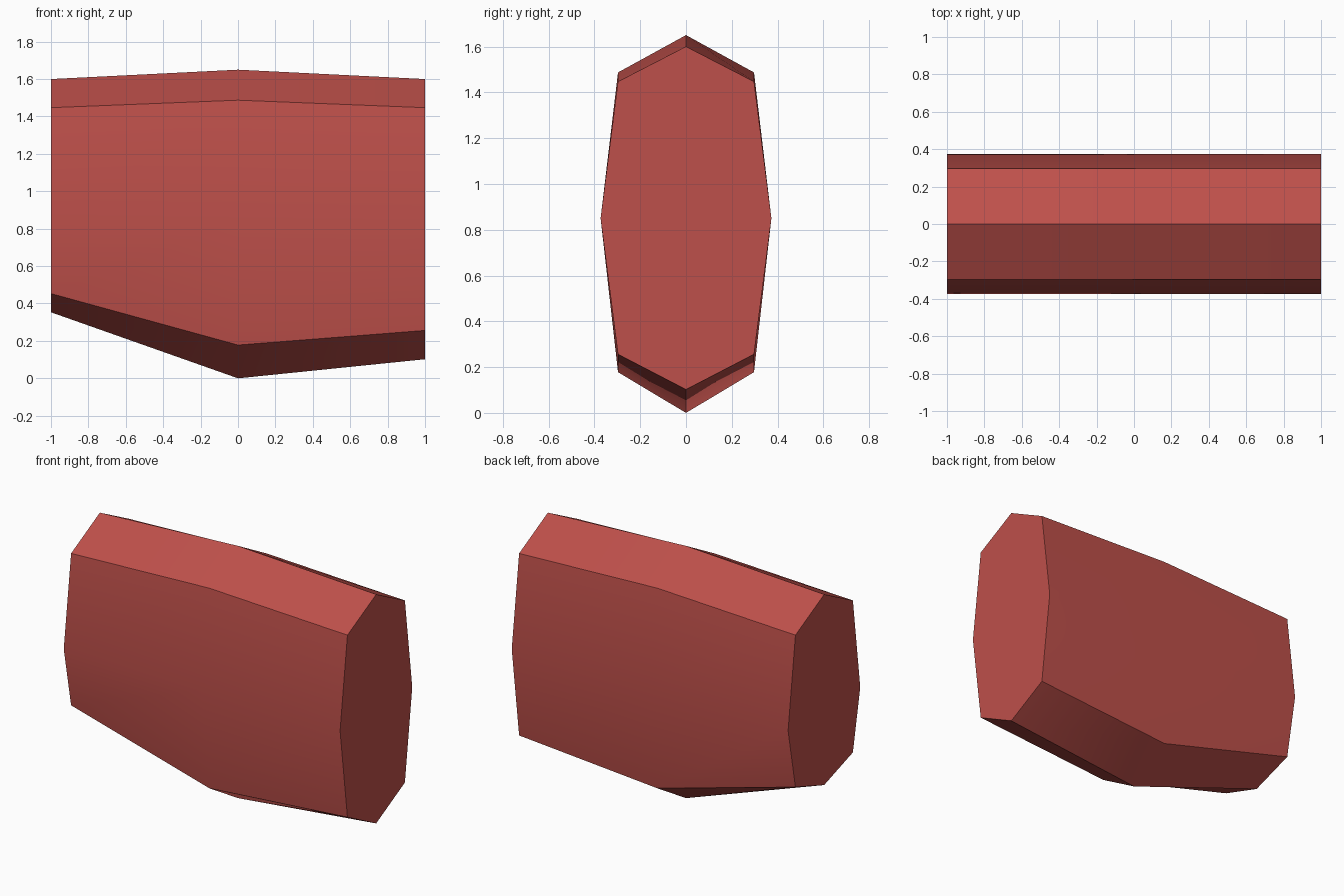
import bpy, bmesh, math

if "Cube" in bpy.data.objects:
    bpy.data.objects.remove(bpy.data.objects["Cube"])

# Cross-sections along x: (x, ridge, shoulder, lower edge, keel) heights
SECTIONS = [(-1, 1.60, 1.447, 0.453, 0.353),
            (0, 1.65, 1.487, 0.178, 0.0),
            (1, 1.60, 1.447, 0.256, 0.102)]
EDGE_Y, MID_Y, MID_Z = 0.297, 0.373, 0.85

red = bpy.data.materials.new("brick red")
red.diffuse_color = (0.515, 0.080, 0.069, 1)
red.use_nodes = True
red.node_tree.nodes["Principled BSDF"].inputs["Base Color"].default_value = red.diffuse_color


def ring(bm, x, ridge, shoulder, lower, keel):
    """Eight-sided outline, mirrored across y."""
    pts = [(0, ridge), (EDGE_Y, shoulder), (MID_Y, MID_Z), (EDGE_Y, lower), (0, keel)]
    pts += [(-y, z) for y, z in pts[3:0:-1]]
    return [bm.verts.new((x, y, z)) for y, z in pts]


# Lofted body with flat end caps
bm = bmesh.new()
rings = [ring(bm, *s) for s in SECTIONS]
for a, b in zip(rings, rings[1:]):
    for i in range(8):
        j = (i + 1) % 8
        bm.faces.new((a[i], a[j], b[j], b[i]))
bm.faces.new(rings[0])
bm.faces.new(rings[-1])
bmesh.ops.recalc_face_normals(bm, faces=bm.faces)

mesh = bpy.data.meshes.new("faceted_body")
bm.to_mesh(mesh)
bm.free()
mesh.materials.append(red)
body = bpy.data.objects.new("faceted_body", mesh)
bpy.context.collection.objects.link(body)

# Smooth the shallow bends, keep the bevels and ends crisp
bpy.context.view_layer.objects.active = body
body.select_set(True)
bpy.ops.object.shade_smooth_by_angle(angle=math.radians(30))
